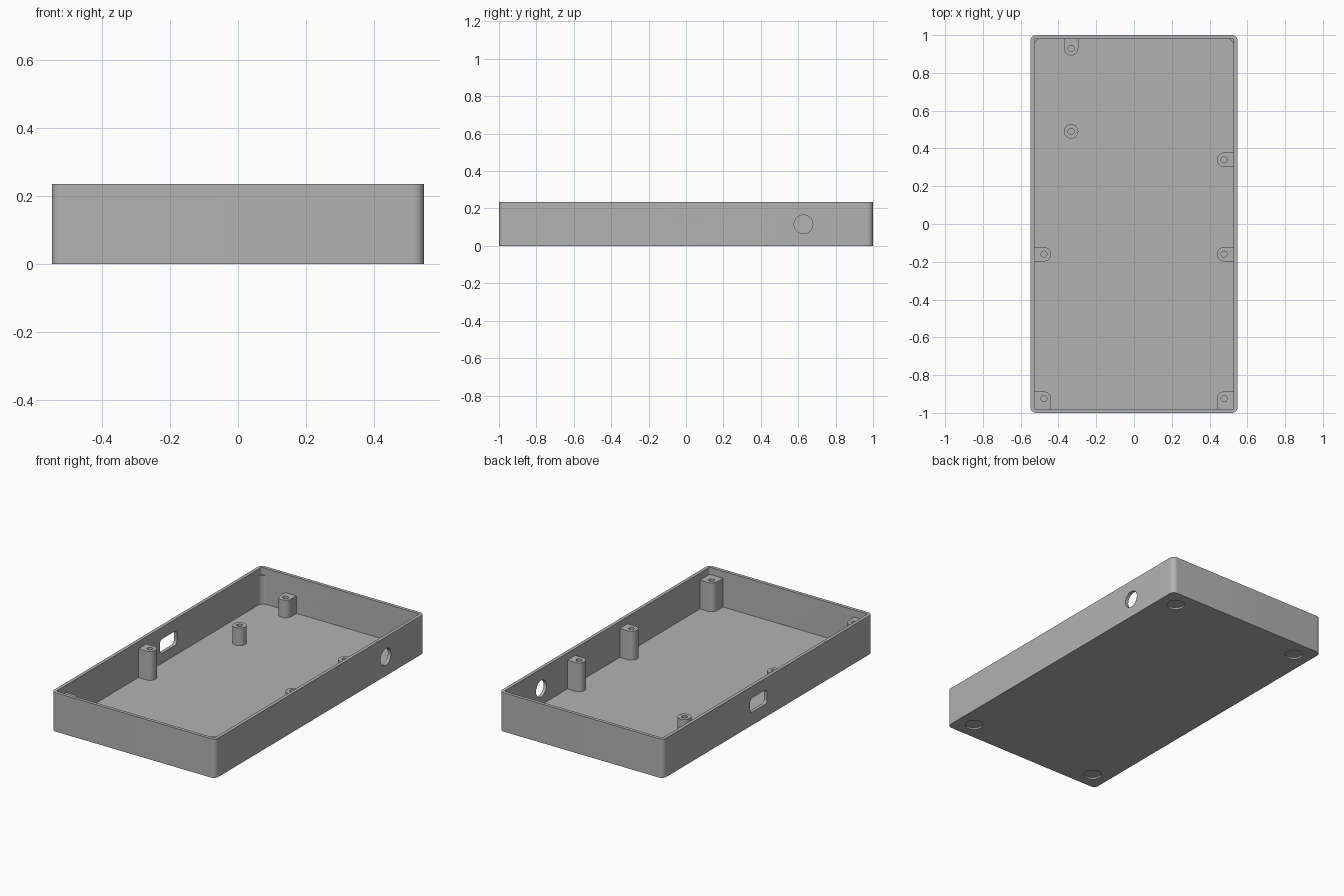
import bpy, bmesh, math
from mathutils import Matrix

cube = bpy.data.objects.get("Cube")
if cube:
    bpy.data.objects.remove(cube, do_unlink=True)

# One plain grey plastic
grey = bpy.data.materials.new("grey plastic")
grey.use_nodes = True
colour = (0.45, 0.45, 0.45, 1)
grey.diffuse_color = colour
grey.node_tree.nodes["Principled BSDF"].inputs["Base Color"].default_value = colour

HX, HY, H = 0.548, 1.0, 0.235      # half width, half length, height
WALL, FLOOR, LEDGE = 0.02, 0.018, 0.192
POST_R, HOLE_R = 0.038, 0.016


def outline(x0, x1, y0, y1, radii, steps=10):
    """Rectangle outline; radii run from the +x+y corner counter-clockwise."""
    corners = [(x1, y1, -1, -1), (x0, y1, 1, -1), (x0, y0, 1, 1), (x1, y0, -1, 1)]
    points = []
    for i, ((x, y, sx, sy), r) in enumerate(zip(corners, radii)):
        if r == 0:
            points.append((x, y))
            continue
        for k in range(steps + 1):
            a = (i + k / steps) * math.pi / 2
            points.append((x + sx * r + r * math.cos(a), y + sy * r + r * math.sin(a)))
    return points


def prism(name, points, z0, z1, matrix=None):
    """Extrude an outline from z0 to z1."""
    bm = bmesh.new()
    face = bm.faces.new([bm.verts.new((x, y, z0)) for x, y in points])
    top = bmesh.ops.extrude_face_region(bm, geom=[face])["geom"]
    verts = [v for v in top if isinstance(v, bmesh.types.BMVert)]
    bmesh.ops.translate(bm, verts=verts, vec=(0, 0, z1 - z0))
    bmesh.ops.remove_doubles(bm, verts=bm.verts, dist=1e-5)
    bmesh.ops.recalc_face_normals(bm, faces=bm.faces)
    if matrix:
        bm.transform(matrix)
    mesh = bpy.data.meshes.new(name)
    bm.to_mesh(mesh)
    bm.free()
    mesh.materials.append(grey)
    obj = bpy.data.objects.new(name, mesh)
    bpy.context.collection.objects.link(obj)
    return obj


def disc(name, x, y, r, z0, z1, matrix=None):
    return prism(name, outline(x - r, x + r, y - r, y + r, [r] * 4), z0, z1, matrix)


def activate(obj):
    bpy.ops.object.select_all(action="DESELECT")
    obj.select_set(True)
    bpy.context.view_layer.objects.active = obj


def cut(target, cutter):
    """Subtract the cutter and discard it."""
    activate(target)
    mod = target.modifiers.new("cut", "BOOLEAN")
    mod.operation, mod.solver, mod.object = "DIFFERENCE", "EXACT", cutter
    bpy.ops.object.modifier_apply(modifier=mod.name)
    bpy.data.objects.remove(cutter, do_unlink=True)


def smooth(obj):
    activate(obj)
    bpy.ops.object.shade_smooth_by_angle(angle=math.radians(30))


# Open tray: cavity with rounded corners, squarer lid recess above the ledge
ix, iy = HX - WALL, HY - WALL
tray = prism("tray", outline(-HX, HX, -HY, HY, [0.03] * 4), 0, H)
cut(tray, prism("cavity", outline(-ix, ix, -iy, iy, [0.035] * 4), FLOOR, H + 0.1))
cut(tray, prism("lid_recess", outline(-ix, ix, -iy, iy, [0.01] * 4), LEDGE, H + 0.1))

# Side openings: local x, y, z become world y, z, x
sideways = Matrix(((0, 0, 1, 0), (1, 0, 0, 0), (0, 1, 0, 0), (0, 0, 0, 1)))
cut(tray, disc("cable_hole", 0.628, 0.115, 0.05, HX - 0.1, HX + 0.1, sideways))
cut(tray, prism("switch_slot", outline(0.01, 0.17, 0.078, 0.164, [0.02] * 4),
                -HX - 0.1, -HX + 0.1, sideways))

# Shallow round foot recesses underneath
for x in (-0.44, 0.44):
    for y in (-0.892, 0.892):
        cut(tray, disc("foot_recess", x, y, 0.05, -0.1, 0.01))
smooth(tray)

# Screw posts: position, top height, direction of the wall each one joins
LOW = 0.124
posts = [
    ("back_post", -0.333, 0.93, LOW, 0, 1),
    ("free_post", -0.333, 0.49, LOW, 0, 0),
    ("left_rear_post", 0.477, 0.34, LEDGE, 1, 0),
    ("left_middle_post", 0.477, -0.16, LEDGE, 1, 0),
    ("right_middle_post", -0.477, -0.16, LEDGE, -1, 0),
    ("left_front_post", 0.477, -0.925, LEDGE, 1, -1),
    ("right_front_post", -0.477, -0.925, LEDGE, -1, -1),
]
for name, x, y, top, wx, wy in posts:
    r = POST_R
    x0, x1, y0, y1 = x - r, x + r, y - r, y + r
    if wx > 0: x1 = ix + 0.004
    if wx < 0: x0 = -ix - 0.004
    if wy > 0: y1 = iy + 0.004
    if wy < 0: y0 = -iy - 0.004
    # Corners that touch a wall stay square
    radii = [0 if (wx and sx == wx) or (wy and sy == wy) else r
             for sx, sy in ((1, 1), (-1, 1), (-1, -1), (1, -1))]
    post = prism(name, outline(x0, x1, y0, y1, radii), FLOOR - 0.004, top)
    cut(post, disc("screw_hole", x, y, HOLE_R, FLOOR, top + 0.1))
    smooth(post)
